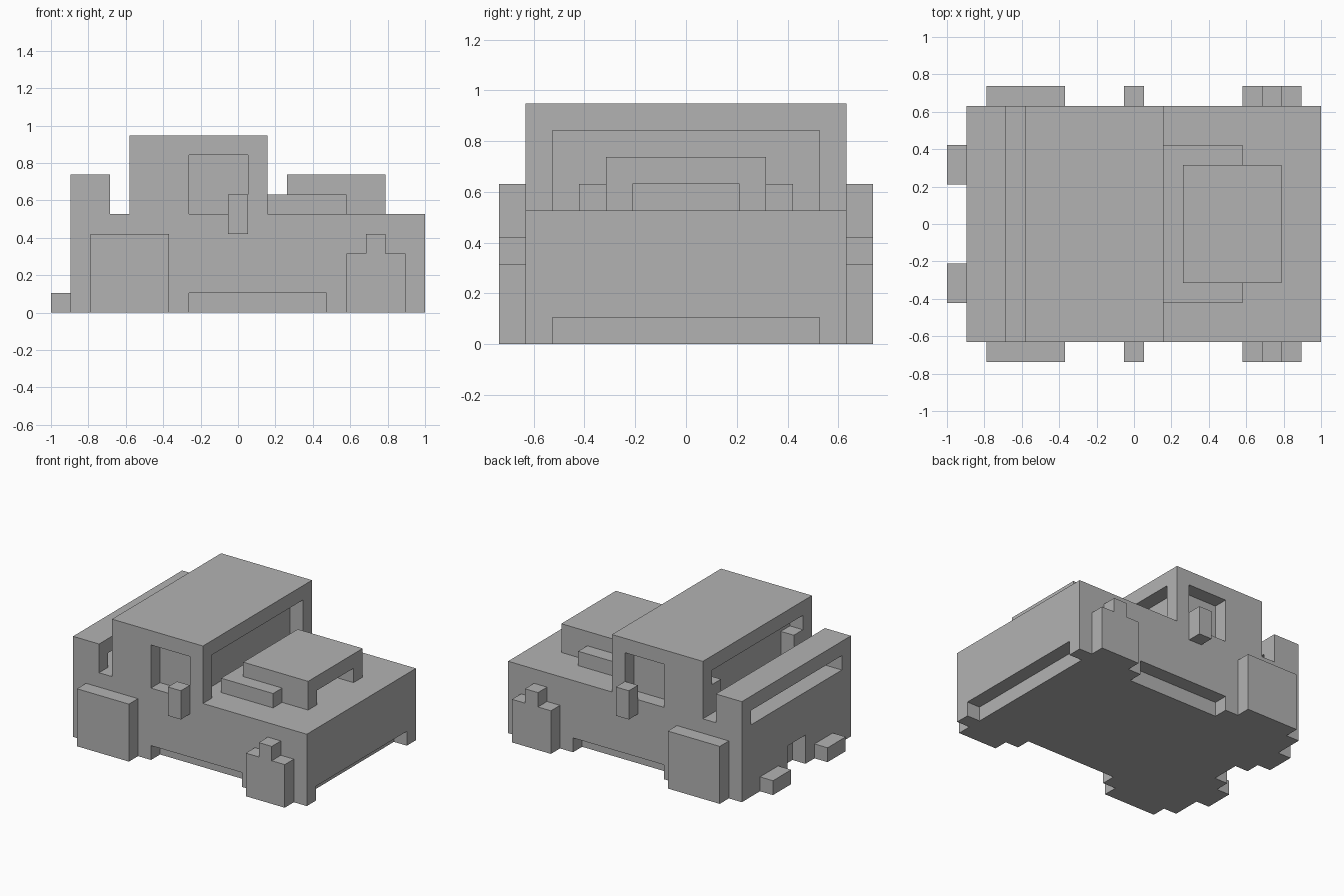
import bpy
import bmesh

cube = bpy.data.objects.get("Cube")
if cube:
    bpy.data.objects.remove(cube)

U = 2 / 19  # one block

grey = bpy.data.materials.new("plain_grey")
grey.use_nodes = True
COLOUR = (0.45, 0.45, 0.45, 1)
grey.diffuse_color = COLOUR
grey.node_tree.nodes["Principled BSDF"].inputs["Base Color"].default_value = COLOUR


def box(name, x, y, z):
    """Box between block limits; x from the tail, y from the middle, z from the ground."""
    bm = bmesh.new()
    bmesh.ops.create_cube(bm, size=1)
    for v in bm.verts:
        v.co = ((x[v.co.x > 0] - 9.5) * U, y[v.co.y > 0] * U, z[v.co.z > 0] * U)
    mesh = bpy.data.meshes.new(name)
    bm.to_mesh(mesh)
    bm.free()
    mesh.materials.append(grey)
    obj = bpy.data.objects.new(name, mesh)
    bpy.context.collection.objects.link(obj)
    return obj


def pair(name, x, y, z):
    """The same box on both sides."""
    return [box("left_" + name, x, y, z),
            box("right_" + name, x, (-y[1], -y[0]), z)]


def carve(obj, cutters):
    """Cut the boxes out of the object and drop them."""
    for cutter in cutters:
        cutter.hide_render = True
        mod = obj.modifiers.new("cut", "BOOLEAN")
        mod.operation = "DIFFERENCE"
        mod.solver = "EXACT"
        mod.object = cutter
    bpy.context.view_layer.update()
    graph = bpy.context.evaluated_depsgraph_get()
    mesh = bpy.data.meshes.new_from_object(obj.evaluated_get(graph))
    obj.modifiers.clear()
    obj.data = mesh
    for cutter in cutters:
        bpy.data.objects.remove(cutter)


# Lower body with recesses under the nose, the sides and the tail
body = box("lower_body", (1, 19), (-6, 6), (0, 5))
carve(body, [box("nose_cut", (18, 20), (-5, 5), (-1, 1)),
             box("tail_cut", (0, 2), (-1, 1), (-1, 2))]
      + pair("sill_cut", (7, 14), (5, 7), (-1, 1)))

# Cabin with recessed windows
cabin = box("cabin", (4, 11), (-6, 6), (5, 9))
carve(cabin, [box("windscreen_cut", (10, 12), (-5, 5), (4, 8)),
              box("rear_window_cut", (3, 5), (-5, 5), (4, 8))]
      + pair("side_window_cut", (7, 10), (5, 7), (4, 8)))
pair("rear_window_corner", (4, 5), (4, 5), (5, 7))

# Rear spoiler on two posts
spoiler = box("spoiler", (1, 3), (-6, 6), (5, 7))
carve(spoiler, [box("spoiler_cut", (0, 4), (-5, 5), (4, 6))])

# Bonnet step and air scoop
box("bonnet_step", (11, 15), (-4, 4), (5, 6))
scoop = box("air_scoop", (12, 17), (-3, 3), (5, 7))
carve(scoop, [box("scoop_cut", (15, 18), (-2, 2), (4, 6))])

# Side parts and tail pipes
pair("rear_wheel", (2, 6), (6, 7), (0, 4))
pair("front_wheel", (15, 18), (6, 7), (0, 3))
pair("front_wheel_top", (16, 17), (6, 7), (3, 4))
pair("mirror", (9, 10), (6, 7), (4, 6))
pair("tail_pipe", (0, 1), (2, 4), (0, 1))
